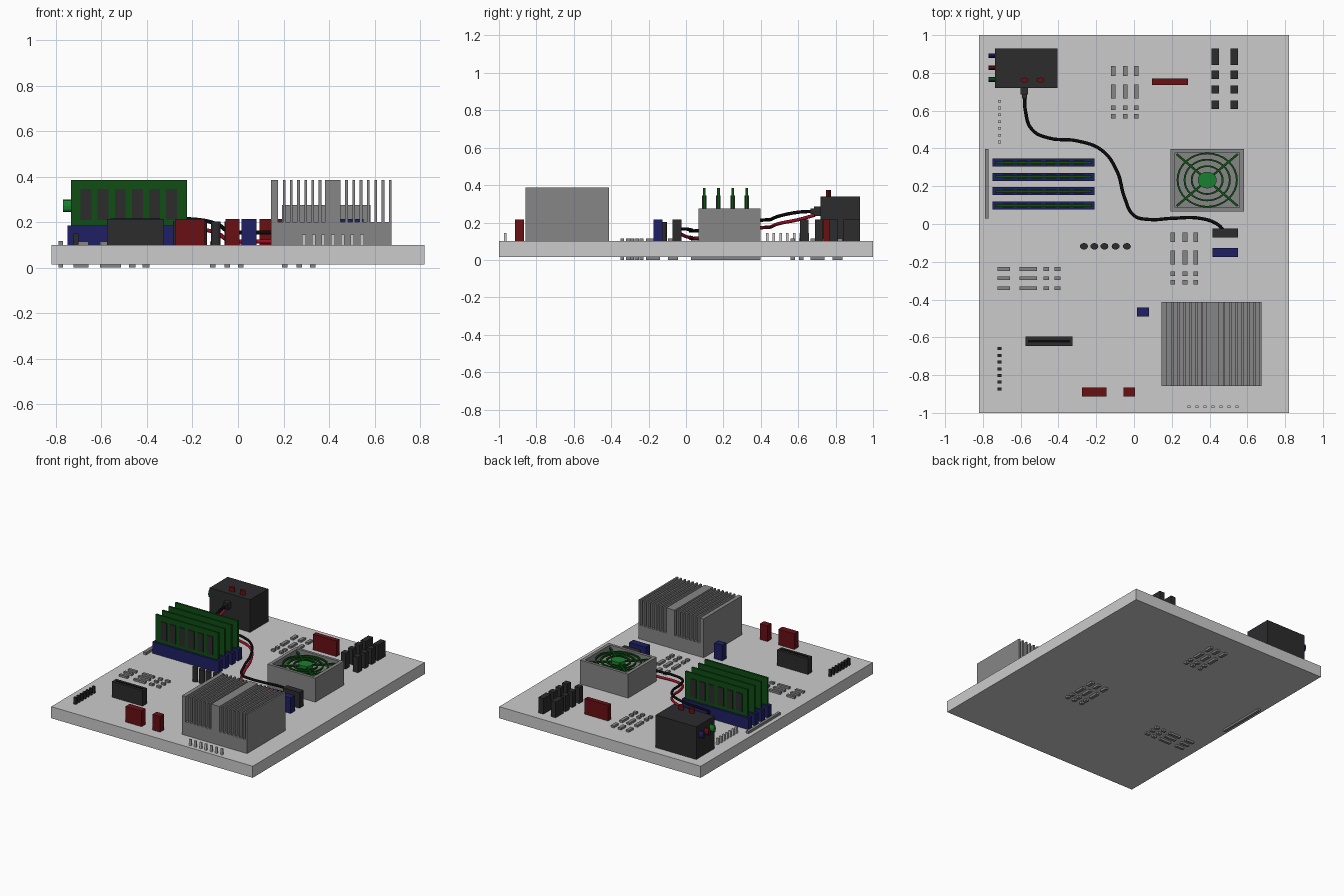
import bpy, bmesh, math
from mathutils import Matrix, Vector

if "Cube" in bpy.data.objects:
    bpy.data.objects.remove(bpy.data.objects["Cube"], do_unlink=True)


def material(name, colour):
    m = bpy.data.materials.new(name)
    m.use_nodes = True
    m.diffuse_color = (*colour, 1)
    m.node_tree.nodes["Principled BSDF"].inputs["Base Color"].default_value = (*colour, 1)
    return m


LIGHT = material("light_grey", (0.6, 0.6, 0.6))
GREY = material("metal_grey", (0.24, 0.24, 0.24))
DARK = material("dark_grey", (0.025, 0.025, 0.027))
BLACK = material("black", (0.003, 0.003, 0.003))
RED = material("dark_red", (0.14, 0.005, 0.007))
WIRE = material("wire_red", (0.32, 0.004, 0.02))
BLUE = material("navy_blue", (0.014, 0.014, 0.13))
GREEN = material("dark_green", (0.005, 0.075, 0.007))
BRIGHT = material("bright_green", (0.01, 0.22, 0.03))

TOP = 0.1  # height of the board surface


def finish(name, bm, mat):
    mesh = bpy.data.meshes.new(name)
    bm.to_mesh(mesh)
    bm.free()
    mesh.materials.append(mat)
    ob = bpy.data.objects.new(name, mesh)
    bpy.context.collection.objects.link(ob)
    return ob


def boxes(name, mat, parts):
    """One object from boxes given as (x, y, z, width, depth, height), z at the base."""
    bm = bmesh.new()
    for x, y, z, w, d, h in parts:
        place = Matrix.Translation((x, y, z + h / 2)) @ Matrix.Diagonal((w, d, h, 1))
        bmesh.ops.create_cube(bm, size=1, matrix=place)
    return finish(name, bm, mat)


def cylinders(name, mat, centres, size, sides=12, axis="Z"):
    """Cylinders centred on the given points, with overall size (x, y, z)."""
    turn = Matrix.Rotation(math.pi / 2, 4, "Y") if axis == "X" else Matrix()
    bm = bmesh.new()
    for c in centres:
        place = Matrix.Translation(c) @ Matrix.Diagonal((*size, 1)) @ turn
        bmesh.ops.create_cone(bm, cap_ends=True, segments=sides, radius1=0.5,
                              radius2=0.5, depth=1, matrix=place)
    return finish(name, bm, mat)


def smooth(ob):
    bpy.ops.object.select_all(action="DESELECT")
    ob.select_set(True)
    bpy.context.view_layer.objects.active = ob
    bpy.ops.object.shade_smooth_by_angle()


# Board
boxes("board", LIGHT, [(0, 0, 0.015, 1.64, 2, TOP - 0.015)])

# Finned heat sink: base, broad middle rib, edge rib and thin fins
SINK_Y, SINK_D = -0.635, 0.445
fins = [(0.41, SINK_Y, TOP, 0.53, SINK_D, 0.1),
        (0.416, SINK_Y, 0.2, 0.067, SINK_D, 0.186),
        (0.16, SINK_Y, 0.2, 0.03, SINK_D, 0.186)]
for i in range(6):
    fins.append((0.203 + i * 0.0315, SINK_Y, 0.2, 0.012, SINK_D, 0.186))
for i in range(7):
    fins.append((0.477 + i * 0.032, SINK_Y, 0.2, 0.012, SINK_D, 0.186))
boxes("heat_sink", GREY, fins)

# Cooler housing: floor and four walls
FX, FY = 0.3875, 0.2325
housing = [(FX, FY, TOP, 0.39, 0.33, 0.11)]
for s in (-1, 1):
    housing.append((FX + s * 0.1825, FY, TOP, 0.025, 0.33, 0.176))
    housing.append((FX, FY + s * 0.155, TOP, 0.34, 0.02, 0.176))
boxes("cooler_housing", GREY, housing)

# Fan guard: concentric rings, diagonal bars and hub
bm = bmesh.new()
for radius in (0.082, 0.12, 0.157):
    loops = []
    for r, z in ((radius - 0.005, 0.25), (radius + 0.005, 0.25),
                 (radius + 0.005, 0.262), (radius - 0.005, 0.262)):
        loops.append([bm.verts.new((FX + r * math.cos(a * math.tau / 32),
                                    FY + r * 0.9 * math.sin(a * math.tau / 32), z))
                      for a in range(32)])
    for k in range(4):
        a, b = loops[k], loops[(k + 1) % 4]
        for i in range(32):
            j = (i + 1) % 32
            bm.faces.new((a[i], a[j], b[j], b[i]))
bmesh.ops.recalc_face_normals(bm, faces=bm.faces)
for s in (-1, 1):
    place = (Matrix.Translation((FX, FY, 0.256)) @ Matrix.Rotation(s * math.atan2(0.28, 0.33), 4, "Z")
             @ Matrix.Diagonal((0.425, 0.012, 0.012, 1)))
    bmesh.ops.create_cube(bm, size=1, matrix=place)
finish("fan_guard", bm, GREEN)
cylinders("fan_hub", BRIGHT, [(FX, FY, 0.24)], (0.1, 0.088, 0.06), 24)

# Memory sockets, modules and chips on both faces
rows = [0.098 + i * 0.0757 for i in range(4)]
boxes("memory_sockets", BLUE, [(-0.48, y, TOP, 0.54, 0.042, 0.085) for y in rows])
boxes("memory_modules", GREEN, [(-0.48, y, 0.18, 0.51, 0.014, 0.205) for y in rows])
boxes("memory_chips", DARK, [(-0.48 + (i - 2.5) * 0.075, y + s * 0.009, 0.21, 0.048, 0.006, 0.135)
                             for y in rows for i in range(6) for s in (-1, 1)])

# Power box with side sockets, top buttons and cable plug
boxes("power_box", DARK, [(-0.57, 0.825, TOP, 0.33, 0.21, 0.24)])
for name, mat, y in (("blue", BLUE, 0.89), ("red", RED, 0.827), ("green", BRIGHT, 0.765)):
    cylinders(name + "_socket", mat, [(-0.75, y, 0.272)], (0.04, 0.024, 0.054), axis="X")
cylinders("power_buttons", RED, [(-0.58, 0.762, 0.35), (-0.495, 0.762, 0.35)], (0.042, 0.026, 0.045))
boxes("cable_plug", DARK, [(-0.58, 0.705, 0.235, 0.04, 0.04, 0.05),
                           (-0.58, 0.68, 0.245, 0.026, 0.03, 0.03)])

# Pair of cables following one route, the red one below the black one
route = [(-0.58, 0.69, 0.26), (-0.575, 0.6, 0.255), (-0.54, 0.5, 0.235), (-0.45, 0.455, 0.217),
         (-0.3, 0.44, 0.215), (-0.17, 0.39, 0.21), (-0.09, 0.28, 0.19), (-0.05, 0.14, 0.165),
         (0.0, 0.045, 0.155), (0.08, 0.024, 0.155), (0.2, 0.03, 0.155), (0.35, 0.03, 0.16),
         (0.44, 0.0, 0.165), (0.48, -0.04, 0.165)]
for name, mat, drop in (("black_cable", BLACK, 0), ("red_cable", WIRE, 0.04)):
    curve = bpy.data.curves.new(name, "CURVE")
    curve.dimensions = "3D"
    curve.bevel_depth = 0.009
    curve.bevel_resolution = 2
    curve.resolution_u = 6
    curve.use_fill_caps = True
    spline = curve.splines.new("BEZIER")
    spline.bezier_points.add(len(route) - 1)
    for i, (p, co) in enumerate(zip(spline.bezier_points, route)):
        ends = i in (0, len(route) - 1)
        p.co = Vector(co) - Vector((0, 0, drop * (0.5 if ends else 1)))
        p.handle_left_type = p.handle_right_type = "AUTO"
    curve.materials.append(mat)
    bpy.context.collection.objects.link(bpy.data.objects.new(name, curve))

# Upright connector blocks
H = 0.115
boxes("red_connectors", RED, [(-0.21, -0.89, TOP, 0.13, 0.048, H), (-0.025, -0.89, TOP, 0.062, 0.048, H),
                              (0.19, 0.753, TOP, 0.19, 0.034, H)])
boxes("blue_connectors", BLUE, [(0.048, -0.467, TOP, 0.065, 0.048, H),
                                (0.483, -0.15, TOP, 0.135, 0.048, H)])
boxes("dark_connectors", DARK, [(-0.45, -0.62, TOP, 0.25, 0.05, H), (0.483, -0.048, TOP, 0.135, 0.048, H)])
boxes("connector_slot", BLACK, [(-0.45, -0.62, TOP + H, 0.22, 0.014, 0.002)])
boxes("dark_headers", DARK, [(x, y, TOP, 0.04, d, H) for x in (0.43, 0.53)
                             for y, d in ((0.885, 0.088), (0.79, 0.045), (0.712, 0.042), (0.632, 0.045))])

# Capacitors
caps = cylinders("capacitors", DARK, [(x, -0.118, 0.152) for x in (-0.265, -0.21, -0.157, -0.097, -0.038)],
                 (0.042, 0.034, 0.104), 16)
smooth(caps)

# Pin rows
boxes("dark_pins", DARK, [(-0.712, -0.66 - i * 0.0355, TOP, 0.02, 0.016, 0.05) for i in range(7)])
boxes("left_pins", LIGHT, [(-0.712, 0.65 - i * 0.036, TOP, 0.018, 0.014, 0.045) for i in range(7)])
boxes("front_pins", LIGHT, [(0.29 + i * 0.0425, -0.967, TOP, 0.016, 0.012, 0.045) for i in range(7)])

# Small parts that pass through the board and show underneath
boxes("edge_bar", GREY, [(-0.779, 0.213, 0, 0.02, 0.37, 0.118)])
clusters = {"rear": ((-0.11, -0.047, 0.012), ((0.81, 0.055), (0.702, 0.075), (0.615, 0.024), (0.57, 0.024))),
            "middle": ((0.205, 0.27, 0.328), ((-0.07, 0.052), (-0.177, 0.076), (-0.263, 0.025), (-0.308, 0.025)))}
for name, (xs, lengths) in clusters.items():
    boxes(name + "_chips", GREY, [(x, y, 0, 0.024, d, 0.115) for x in xs for y, d in lengths])
boxes("left_chips", GREY, [(x, y, 0, w, 0.019, 0.115) for y in (-0.238, -0.287, -0.34)
                           for x, w in ((-0.69, 0.066), (-0.56, 0.092), (-0.464, 0.028), (-0.405, 0.03))])
